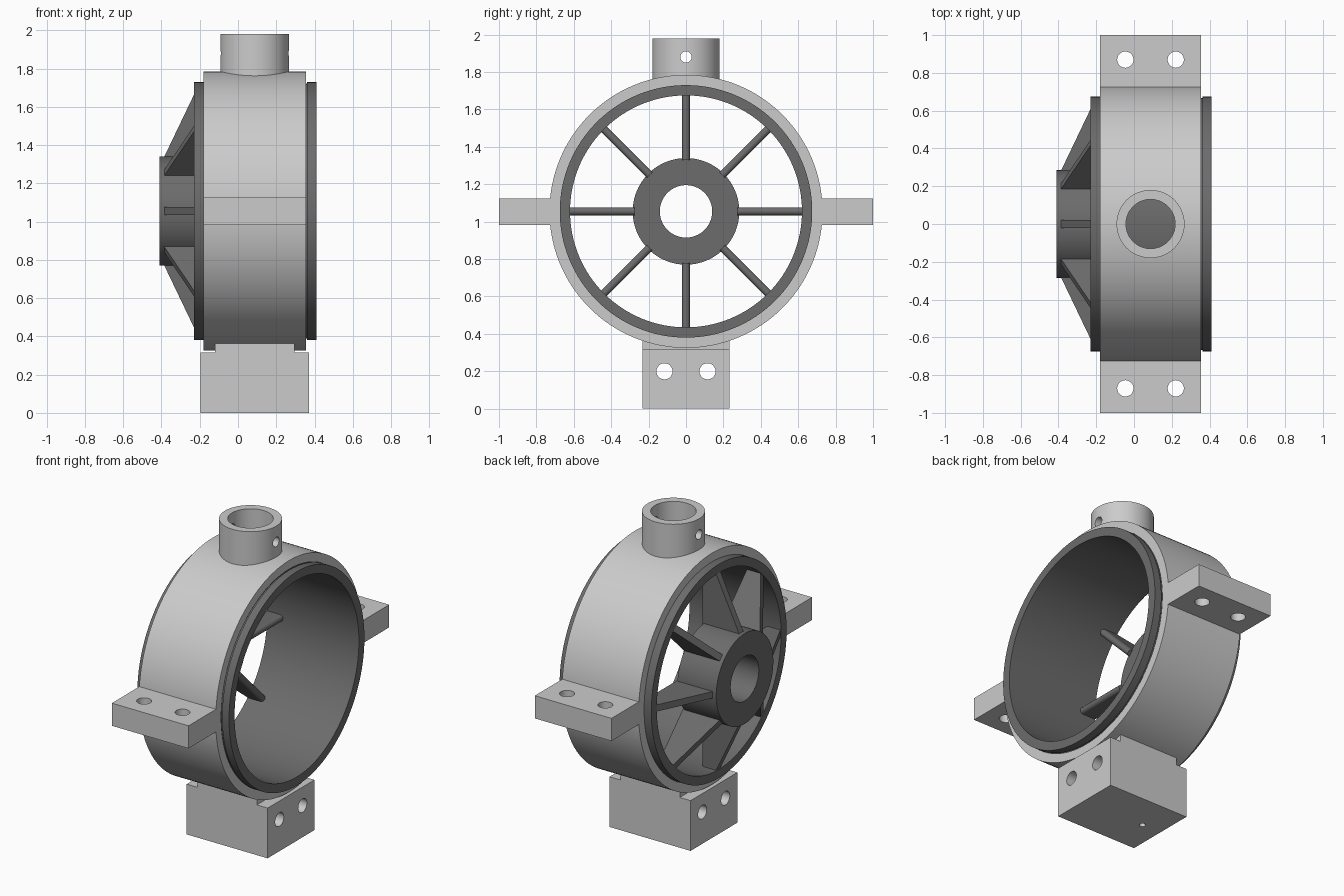
import bpy, bmesh
from math import pi, cos, sin
from mathutils import Matrix, Vector

if "Cube" in bpy.data.objects:
    bpy.data.objects.remove(bpy.data.objects["Cube"])

CZ = 1.055   # height of the ring axis
dark = bpy.data.materials.new("dark_grey")
dark.diffuse_color = (0.15, 0.15, 0.15, 1)
dark.use_nodes = True
dark.node_tree.nodes["Principled BSDF"].inputs["Base Color"].default_value = dark.diffuse_color


def make(name, bm, mat=None):
    bmesh.ops.recalc_face_normals(bm, faces=bm.faces)
    me = bpy.data.meshes.new(name)
    bm.to_mesh(me)
    bm.free()
    ob = bpy.data.objects.new(name, me)
    bpy.context.collection.objects.link(ob)
    if mat:
        me.materials.append(mat)
    return ob


def lathe(name, profile, n=128, matrix=None, mat=None):
    """Revolve a closed (axial, radius) profile around the local x axis."""
    bm = bmesh.new()
    rings = [[bm.verts.new((a, r * cos(2 * pi * i / n), r * sin(2 * pi * i / n)))
              for a, r in profile] for i in range(n)]
    m = len(profile)
    for i in range(n):
        p, q = rings[i], rings[(i + 1) % n]
        for j in range(m):
            k = (j + 1) % m
            bm.faces.new((p[j], p[k], q[k], q[j]))
    bm.transform(matrix or Matrix.Translation((0, 0, CZ)))
    return make(name, bm, mat)


def extrude(name, points, depth, axis_map, mat=None):
    """Extrude a 2D outline symmetrically; axis_map(u, v, w) gives the position."""
    bm = bmesh.new()
    a = [bm.verts.new(axis_map(u, v, -depth / 2)) for u, v in points]
    b = [bm.verts.new(axis_map(u, v, depth / 2)) for u, v in points]
    bm.faces.new(a)
    bm.faces.new(b)
    for i in range(len(points)):
        j = (i + 1) % len(points)
        bm.faces.new((a[i], a[j], b[j], b[i]))
    return make(name, bm, mat)


def box(name, x, y, z):
    pts = [(x[0], z[0]), (x[1], z[0]), (x[1], z[1]), (x[0], z[1])]
    mid = (y[0] + y[1]) / 2
    return extrude(name, pts, abs(y[1] - y[0]), lambda u, v, w: (u, mid + w, v))


def cyl(center, r, length, axis, n=40):
    bm = bmesh.new()
    bmesh.ops.create_cone(bm, cap_ends=True, segments=n, radius1=r, radius2=r, depth=length)
    bm.transform(Matrix.Translation(center) @ Vector(axis).to_track_quat('Z', 'Y').to_matrix().to_4x4())
    cutter = make("cutter", bm)
    cutter.hide_render = True
    return cutter


def cut(ob, cutters):
    bpy.context.view_layer.objects.active = ob
    for c in cutters:
        mod = ob.modifiers.new("hole", 'BOOLEAN')
        mod.operation, mod.solver, mod.object = 'DIFFERENCE', 'EXACT', c
        bpy.ops.object.modifier_apply(modifier=mod.name)
        bpy.data.objects.remove(c)
    return ob


X, Y, Z = (1, 0, 0), (0, 1, 0), (0, 0, 1)
X0, X1 = -0.18, 0.355
TX = 0.0875  # middle of the housing

# Outer housing ring, open under the tube socket
housing = lathe("housing_ring", [(X0, 0.675), (X1, 0.675), (X1, 0.73), (X0, 0.73)])
cut(housing, [cyl((TX, 0, 1.8), 0.13, 0.4, Z, 64)])

# Dark sleeve with its end lips
lathe("inner_sleeve", [(-0.23, 0.62), (0.41, 0.62), (0.41, 0.675), (0.362, 0.675), (0.362, 0.667),
                       (0.35, 0.667), (0.35, 0.6745), (-0.23, 0.6745)], mat=dark)

# Hub
lathe("hub", [(-0.41, 0.14), (-0.14, 0.14), (-0.14, 0.285), (-0.41, 0.285)], n=96, mat=dark)

# Eight tapered spokes with a rounded inner edge
for i in range(8):
    a = i * pi / 4
    out = lambda x, r, w, a=a: (x, r * cos(a) - w * sin(a), CZ + r * sin(a) + w * cos(a))
    extrude(f"spoke_{i}", [(-0.39, 0.275), (-0.22, 0.63), (-0.14, 0.63), (-0.14, 0.275)],
            0.042, out, dark)
    rod = cyl(out(-0.14, 0.4525, 0), 0.021, 0.355, (0, cos(a), sin(a)), 20)
    rod.name, rod.hide_render = f"spoke_edge_{i}", False
    rod.data.materials.append(dark)

# Top tube socket with a cross pin hole
upright = Matrix.Translation((TX, 0, 0)) @ Matrix.Rotation(-pi / 2, 4, 'Y')
socket = lathe("tube_socket", [(1.735, 0.13), (1.98, 0.13), (1.98, 0.18), (1.735, 0.18)], 96, upright)
cut(socket, [cyl((TX, 0, 1.88), 0.03, 0.6, X)])

# Side lugs, each with two bolt holes
for s, side in ((-1, "front"), (1, "back")):
    lug = box(f"{side}_lug", (X0, X1), sorted((s * 0.705, s)), (0.982, 1.125))
    cut(lug, [cyl((x, s * 0.87, CZ), 0.043, 0.5, Z) for x in (-0.046, 0.221)])

# Base block: raised middle saddle, two cross holes, four blind screw holes
outline = [(-0.195, 0), (0.37, 0), (0.37, 0.317), (0.295, 0.317), (0.295, 0.362),
           (-0.12, 0.362), (-0.12, 0.317), (-0.195, 0.317)]
base = extrude("base_block", outline, 0.466, lambda u, v, w: (u, w, v))
cut(base, [cyl((TX, y, 0.2), 0.043, 1, X) for y in (-0.115, 0.115)]
    + [cyl((TX + dx, dy, 0), 0.018, 0.2, Z, 24)
       for dx, dy in ((0.15, 0), (-0.15, 0), (0, 0.145), (0, -0.145))])

# Smooth curved faces, crisp edges
bpy.ops.object.select_all(action='DESELECT')
for ob in bpy.context.scene.objects:
    ob.select_set(True)
bpy.context.view_layer.objects.active = housing
bpy.ops.object.shade_smooth_by_angle(angle=0.5)
